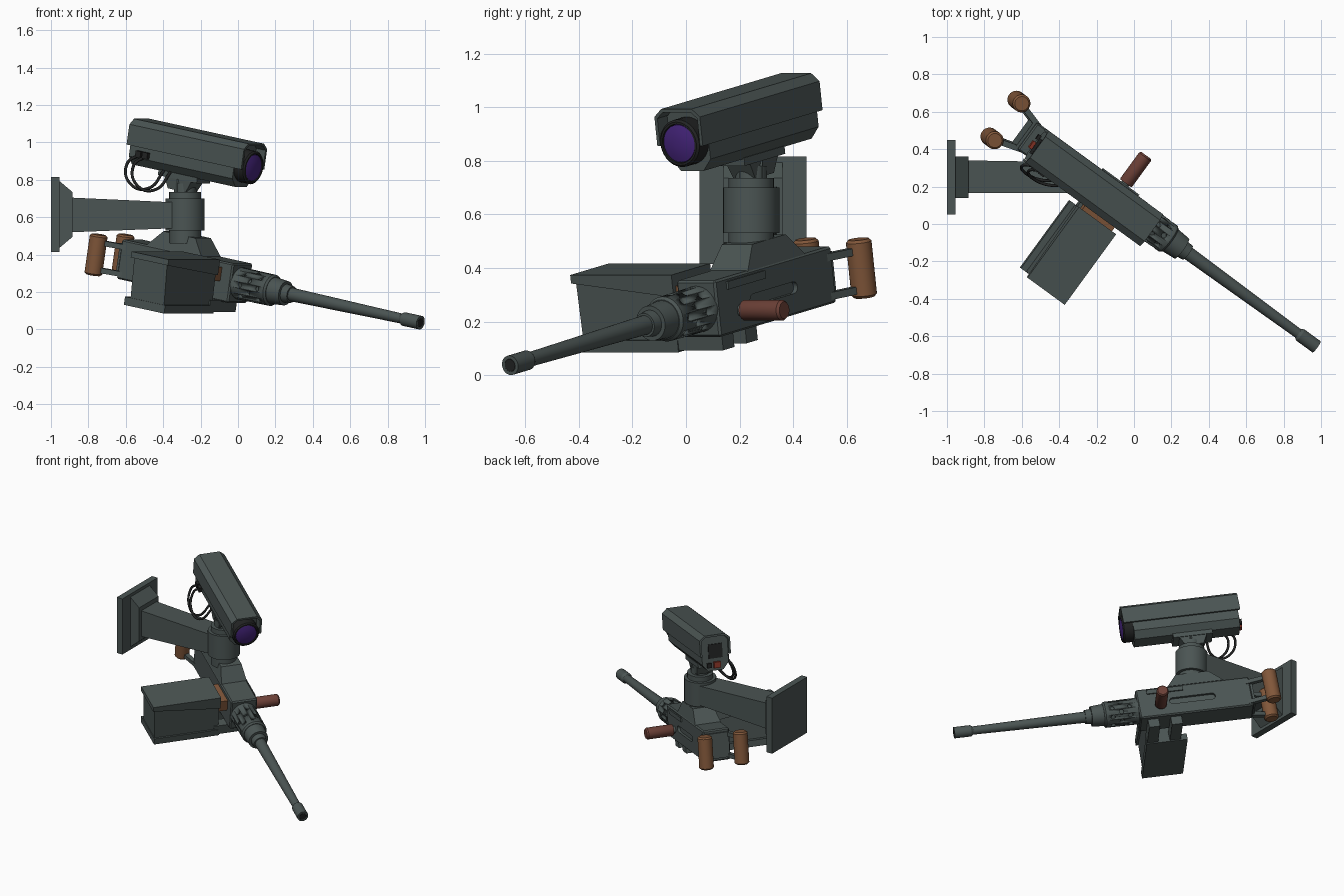
import bpy, bmesh, math
from mathutils import Matrix, Vector

if "Cube" in bpy.data.objects:
    bpy.data.objects.remove(bpy.data.objects["Cube"])

def material(name, rgb):
    m = bpy.data.materials.new(name)
    m.diffuse_color = (*rgb, 1)
    m.use_nodes = True
    m.node_tree.nodes["Principled BSDF"].inputs["Base Color"].default_value = m.diffuse_color
    return m

GREY = material("gunmetal grey", (0.070, 0.090, 0.087))
BLACK = material("dark rubber", (0.016, 0.017, 0.017))
BROWN = material("grip brown", (0.22, 0.095, 0.042))
RED = material("handle red brown", (0.15, 0.052, 0.038))
LENS = material("lens purple", (0.060, 0.018, 0.20))
LAMP = material("lamp red", (0.25, 0.035, 0.02))

# Gun and camera share one aim; local x runs along the aim, y left, z up
AIM = Matrix.Rotation(math.radians(-36.1), 4, 'Z') @ Matrix.Rotation(math.radians(10), 4, 'Y')
GUN = Matrix.Translation((0.96, -0.645, 0.04)) @ AIM
CAM = Matrix.Translation((0.08, -0.023, 0.865)) @ AIM
WORLD = Matrix.Identity(4)

def finish(name, bm, mat, frame):
    bmesh.ops.recalc_face_normals(bm, faces=bm.faces)
    for f in bm.faces:
        f.smooth = True
    for e in bm.edges:
        e.smooth = e.calc_face_angle(0) < 0.55
    me = bpy.data.meshes.new(name)
    bm.to_mesh(me)
    bm.free()
    me.materials.append(mat)
    ob = bpy.data.objects.new(name, me)
    ob.matrix_world = frame
    bpy.context.collection.objects.link(ob)
    return ob

def hull(name, pts, mat=GREY, frame=GUN, bevel=0):
    bm = bmesh.new()
    for p in pts:
        bm.verts.new(p)
    bmesh.ops.convex_hull(bm, input=bm.verts)
    bmesh.ops.dissolve_limit(bm, angle_limit=0.01, verts=bm.verts, edges=bm.edges)
    if bevel:
        bmesh.ops.bevel(bm, geom=bm.edges[:], offset=bevel, segments=1, affect='EDGES')
    return finish(name, bm, mat, frame)

def corners(x0, x1, y0, y1, z0, z1):
    return [(x, y, z) for x in (x0, x1) for y in (y0, y1) for z in (z0, z1)]

def box(name, x0, x1, y0, y1, z0, z1, mat=GREY, frame=GUN, bevel=0):
    return hull(name, corners(x0, x1, y0, y1, z0, z1), mat, frame, bevel)

def rect_x(x, y0, y1, z0, z1):
    return [(x, y, z) for y in (y0, y1) for z in (z0, z1)]

def rect_z(z, x0, x1, y0, y1):
    return [(x, y, z) for x in (x0, x1) for y in (y0, y1)]

def prism(name, profile, x0, x1, mat=GREY, frame=CAM):
    """Extrude a (y, z) outline along x."""
    bm = bmesh.new()
    f = bm.faces.new([bm.verts.new((x0, y, z)) for y, z in profile])
    ext = bmesh.ops.extrude_face_region(bm, geom=[f])["geom"]
    bmesh.ops.translate(bm, vec=(x1 - x0, 0, 0), verts=[v for v in ext if isinstance(v, bmesh.types.BMVert)])
    return finish(name, bm, mat, frame)

def lathe(name, profile, mat=GREY, frame=GUN, seg=28):
    """Turn (x, radius) points about local x; both ends are capped."""
    bm = bmesh.new()
    rings = [[bm.verts.new((x, r * math.cos(a), r * math.sin(a)))
              for a in (2 * math.pi * i / seg for i in range(seg))] for x, r in profile]
    for a, b in zip(rings, rings[1:]):
        for i in range(seg):
            bm.faces.new((a[i], a[i - 1], b[i - 1], b[i]))
    bm.faces.new(rings[0])
    bm.faces.new(rings[-1])
    return finish(name, bm, mat, frame)

def cut(target, cutter):
    cutter.hide_render = True
    mod = target.modifiers.new("cut", 'BOOLEAN')
    mod.operation, mod.solver, mod.object = 'DIFFERENCE', 'EXACT', cutter
    bpy.context.view_layer.update()
    bpy.context.view_layer.objects.active = target
    bpy.ops.object.modifier_apply(modifier="cut")
    bpy.data.objects.remove(cutter)

def upright(frame, x, y, z=0):
    """Frame whose local x points up."""
    return frame @ Matrix.Translation((x, y, z)) @ Matrix.Rotation(-math.pi / 2, 4, 'Y')

# Wall bracket and post
box("wall_plate", -1, -0.955, 0.05, 0.45, 0.415, 0.815, frame=WORLD)
hull("wall_step", rect_x(-0.956, 0.14, 0.36, 0.435, 0.795) + rect_x(-0.885, 0.14, 0.36, 0.495, 0.735), frame=WORLD)
hull("wall_arm", rect_x(-0.89, 0.165, 0.34, 0.52, 0.705) + rect_x(-0.30, 0.165, 0.33, 0.543, 0.678), frame=WORLD)
POST = upright(WORLD, -0.283, 0.243)
lathe("post", [(0.46, 0.085), (0.53, 0.085), (0.53, 0.105), (0.70, 0.105),
               (0.70, 0.085), (0.735, 0.085), (0.735, 0.06), (0.78, 0.06)], frame=POST)

# Receiver with top foot, slot and rails
receiver = box("receiver", -1.94, -1.19, -0.09, 0.09, -0.107, 0.107, bevel=0.008)
slot = [(x + 0.022 * math.cos(a), y, 0.022 * math.sin(a) - 0.005) for x in (-1.68, -1.42) for y in (0.072, 0.12)
        for a in (math.pi * i / 6 for i in range(12))]
cut(receiver, hull("slot_cutter", slot))
box("side_rail", -1.50, -1.26, 0.085, 0.099, 0.062, 0.092)
box("rear_plate", -1.955, -1.93, -0.08, 0.08, -0.085, 0.085)
hull("top_foot", rect_z(0.105, -1.775, -1.405, -0.088, 0.088) + rect_z(0.195, -1.69, -1.475, -0.07, 0.07))
for i, x in enumerate((-1.275, -1.425)):
    box(f"box_hook_{i}", x - 0.036, x + 0.036, -0.18, 0.06, -0.165, -0.10)

# Barrel, collar and perforated jacket
lathe("barrel", [(-0.04, 0.022), (0.02, 0.024), (0.02, 0.037), (-0.09, 0.037), (-0.105, 0.027),
                 (-0.88, 0.037)])
lathe("muzzle_bore", [(0.0202, 0.024), (0.021, 0.023)], BLACK)
lathe("barrel_collar", [(-0.845, 0.045), (-0.885, 0.05), (-0.885, 0.066), (-0.96, 0.072), (-0.99, 0.072)])
jacket = lathe("barrel_jacket", [(-0.965, 0.075), (-0.975, 0.085), (-1.20, 0.087)], seg=32)
bm = bmesh.new()
for row in range(3):
    for k in range(8):
        turn = Matrix.Rotation(2 * math.pi * (k + 0.5 * (row % 2)) / 8, 4, 'X')
        bmesh.ops.create_cone(bm, cap_ends=True, segments=12, radius1=0.015, radius2=0.015, depth=0.05,
                              matrix=turn @ Matrix.Translation((-1.02 - 0.058 * row, 0, 0.092)))
cut(jacket, finish("hole_cutter", bm, GREY, GUN))

# Rear spade grips and their bars
for side, label in ((1, "left"), (-1, "right")):
    lathe(f"grip_{label}", [(-0.11, 0.038), (-0.10, 0.048), (0.10, 0.048), (0.11, 0.038)],
          BROWN, upright(GUN, -2.07, side * 0.122))
    for z, level in ((0.068, "upper"), (-0.078, "lower")):
        hull(f"grip_bar_{level}_{label}",
             rect_x(-1.90, side * 0.055, side * 0.088, z - 0.014, z + 0.014)
             + rect_x(-2.07, side * 0.106, side * 0.138, z - 0.014, z + 0.014))

# Charging handle
HANDLE = GUN @ Matrix.Translation((-1.335, 0, -0.03)) @ Matrix.Rotation(math.pi / 2, 4, 'Z')
lathe("charging_handle", [(0.105, 0.036), (0.11, 0.039), (0.28, 0.039), (0.29, 0.032)], RED, HANDLE)
lathe("charging_stem", [(0.07, 0.024), (0.12, 0.024)], GREY, HANDLE)

# Ammunition box, wedge lid, base tray and belt
hull("ammo_box", rect_z(-0.165, -1.47, -1.245, -0.585, -0.15) + rect_z(0.10, -1.475, -1.255, -0.60, -0.15))
lid = [(x, y, z) for x in (-1.49, -1.24) for y, z in ((-0.612, 0.12), (-0.612, 0.088), (-0.145, 0.12), (-0.145, 0.035))]
hull("ammo_lid", lid)
box("ammo_base", -1.505, -1.235, -0.592, -0.145, -0.172, -0.128)
box("ammo_belt", -1.46, -1.26, -0.16, -0.08, 0.0, 0.075, BROWN)

# Camera: sun shield shell, body, lens and rear panel
outer = [(-0.105, -0.01), (-0.105, 0.10), (-0.07, 0.13), (0.07, 0.13), (0.105, 0.10), (0.105, -0.01)]
inner = [(0.092, -0.01), (0.092, 0.094), (0.065, 0.117), (-0.065, 0.117), (-0.092, 0.094), (-0.092, -0.01)]
prism("camera_shield", outer + inner, -0.77, 0.0)
prism("camera_body", [(-0.09, 0.092), (-0.09, -0.07), (-0.052, -0.115), (0.052, -0.115), (0.09, -0.07),
                      (0.09, 0.092), (0.064, 0.116), (-0.064, 0.116)], -0.755, -0.06)
lathe("lens_ring", [(-0.012, 0.072), (0.008, 0.074), (0.008, 0.082), (0.0, 0.09), (-0.10, 0.09)], BLACK, CAM)
lathe("lens_glass", [(-0.02, 0.073), (0.004, 0.071), (0.012, 0.045), (0.015, 0.015)], LENS, CAM)
box("rear_panel", -0.762, -0.75, -0.05, 0.045, -0.03, 0.065, BLACK, CAM)
box("rear_lamp", -0.775, -0.75, -0.03, 0.015, -0.095, -0.055, LAMP, CAM)
box("rear_socket", -0.772, -0.75, 0.03, 0.06, -0.09, -0.06, BLACK, CAM)

# Tilt bracket under the camera
box("camera_plate", -0.57, -0.31, -0.06, 0.06, -0.14, -0.11, frame=CAM)
hull("tilt_block", rect_z(-0.139, -0.53, -0.35, -0.055, 0.055) + rect_z(-0.20, -0.50, -0.38, -0.05, 0.05), frame=CAM)
box("tilt_neck", -0.325, -0.24, 0.20, 0.285, 0.73, 0.81, frame=WORLD)

# Two hanging cables with plugs
for i in range(2):
    d = 0.045 * i
    cu = bpy.data.curves.new("cable", 'CURVE')
    cu.dimensions, cu.bevel_depth, cu.bevel_resolution, cu.resolution_u = '3D', 0.008, 2, 8
    sp = cu.splines.new('BEZIER')
    pts = [(-0.68 + d, -0.085, -0.045), (-0.735 + d, -0.125, -0.11), (-0.66 + d, -0.15, -0.215),
           (-0.57 + d, -0.12, -0.21), (-0.535 + d, -0.06, -0.11)]
    sp.bezier_points.add(len(pts) - 1)
    for bp, p in zip(sp.bezier_points, pts):
        bp.co = p
        bp.handle_left_type = bp.handle_right_type = 'AUTO'
    cu.materials.append(BLACK)
    ob = bpy.data.objects.new(f"cable_{i}", cu)
    ob.matrix_world = CAM
    bpy.context.collection.objects.link(ob)
    box(f"cable_plug_{i}", -0.70 + d, -0.665 + d, -0.112, -0.08, -0.065, -0.03, BLACK, CAM)
